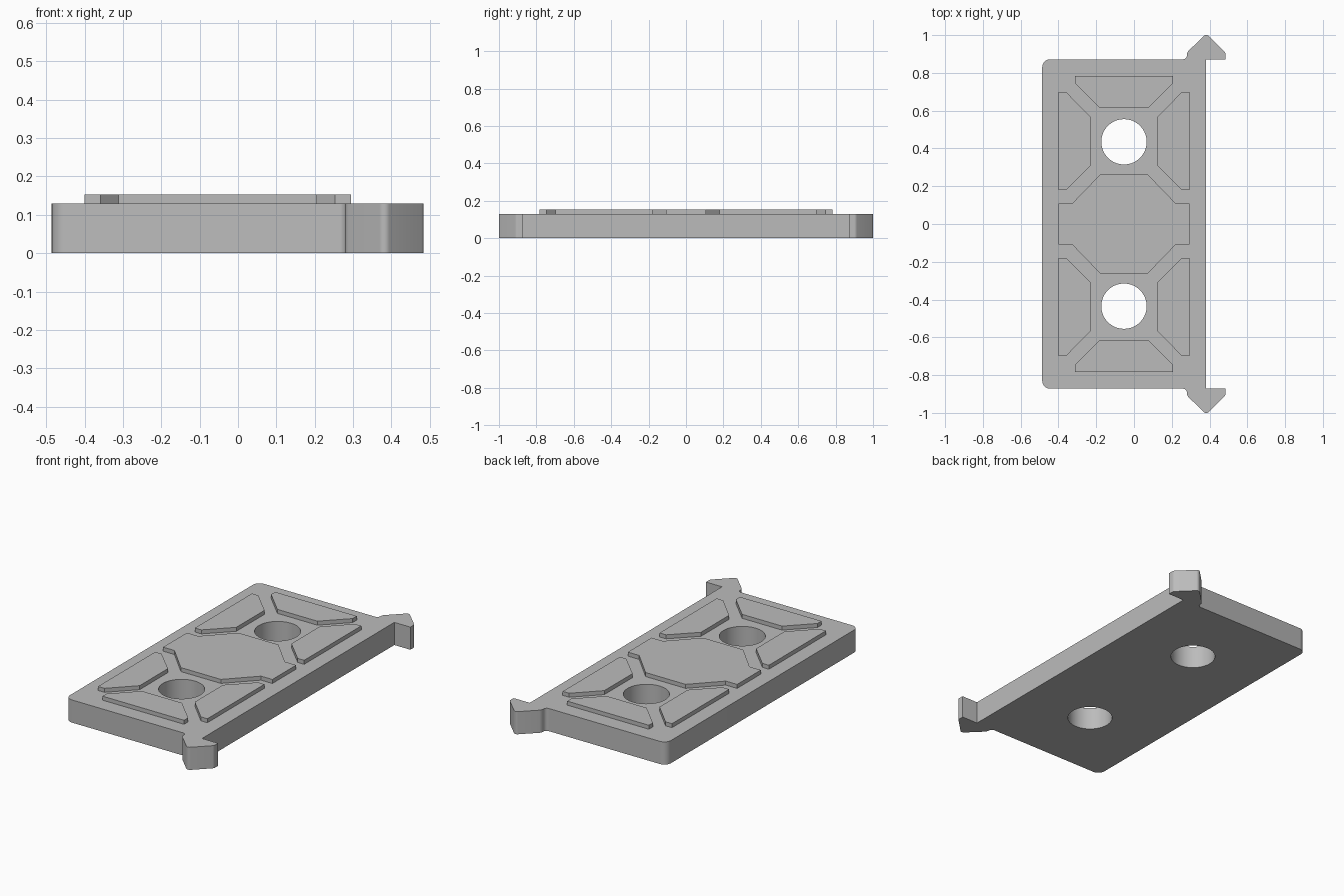
import bpy
import bmesh
from mathutils import Vector

cube = bpy.data.objects.get("Cube")
if cube:
    bpy.data.objects.remove(cube, do_unlink=True)

BODY_TOP, PAD_TOP = 0.13, 0.153
MID_X = -0.053          # symmetry axis of pads and holes
HOLE_Y, HOLE_R = 0.435, 0.12

grey = bpy.data.materials.new("plain grey")
grey.use_nodes = True
colour = (0.5, 0.5, 0.5, 1)
grey.diffuse_color = colour
grey.node_tree.nodes["Principled BSDF"].inputs["Base Color"].default_value = colour


def fillet(points, steps=6):
    """Round each (x, y, radius) corner with a short curve."""
    out = []
    for i, (x, y, r) in enumerate(points):
        p = Vector((x, y))
        if not r:
            out.append(p)
            continue
        a = p + (Vector(points[i - 1][:2]) - p).normalized() * r
        b = p + (Vector(points[(i + 1) % len(points)][:2]) - p).normalized() * r
        for k in range(steps + 1):
            t = k / steps
            # rational weight gives a true arc on right angles
            w = [(1 - t) ** 2, 1.414 * t * (1 - t), t * t]
            out.append((a * w[0] + p * w[1] + b * w[2]) / sum(w))
    return out


def prism(name, outline, z0, z1):
    bm = bmesh.new()
    face = bm.faces.new([bm.verts.new((p[0], p[1], z0)) for p in outline])
    top = bmesh.ops.extrude_face_region(bm, geom=[face])
    bmesh.ops.translate(bm, vec=(0, 0, z1 - z0),
                        verts=[v for v in top["geom"] if isinstance(v, bmesh.types.BMVert)])
    bmesh.ops.recalc_face_normals(bm, faces=bm.faces)
    mesh = bpy.data.meshes.new(name)
    bm.to_mesh(mesh)
    bm.free()
    mesh.materials.append(grey)
    ob = bpy.data.objects.new(name, mesh)
    bpy.context.collection.objects.link(ob)
    return ob


def activate(ob):
    bpy.ops.object.select_all(action="DESELECT")
    ob.select_set(True)
    bpy.context.view_layer.objects.active = ob


# Base plate with an arrow-shaped hook at each right-hand corner
half = [(0.382, 0.872, 0), (0.484, 0.872, 0), (0.484, 0.908, 0.008),
        (0.382, 1.008, 0.018), (0.28, 0.908, 0.012), (0.28, 0.872, 0.02),
        (-0.486, 0.872, 0.042)]
outline = half + [(x, -y, r) for x, y, r in reversed(half)]
plate = prism("base_plate", fillet(outline), 0, BODY_TOP)

# Round through-holes
for side in (1, -1):
    bpy.ops.mesh.primitive_cylinder_add(vertices=64, radius=HOLE_R, depth=1,
                                        location=(MID_X, side * HOLE_Y, 0))
    cutter = bpy.context.object
    cutter.name = "hole_cutter"
    cutter.hide_render = True
    cutter.data.materials.append(grey)
    cut = plate.modifiers.new("hole", "BOOLEAN")
    cut.operation, cut.solver, cut.object = "DIFFERENCE", "EXACT", cutter
    activate(plate)
    bpy.ops.object.modifier_apply(modifier=cut.name)
    bpy.data.objects.remove(cutter, do_unlink=True)

activate(plate)
bpy.ops.object.shade_smooth_by_angle(angle=0.5)


# Raised pads, given as offsets from the symmetry axis
def pad(name, points, sx=1, sy=1):
    prism(name, [(MID_X + sx * x, sy * y) for x, y in points], BODY_TOP, PAD_TOP)


end_half = [(0.127, 0.614), (0.259, 0.746), (0.259, 0.783)]
end_pad = end_half + [(-x, y) for x, y in reversed(end_half)]
side_pad = [(0.347, 0.18), (0.306, 0.18), (0.175, 0.31),
            (0.175, 0.566), (0.306, 0.698), (0.347, 0.698)]
quarter = [(0.347, 0.108), (0.275, 0.108), (0.127, 0.261)]
upper = quarter + [(-x, y) for x, y in reversed(quarter)]
centre_pad = upper + [(x, -y) for x, y in reversed(upper)]

pad("centre_pad", centre_pad)
for sy, end in ((1, "back"), (-1, "front")):
    pad(end + "_end_pad", end_pad, sy=sy)
    for sx, side in ((1, "left"), (-1, "right")):
        pad(f"{end}_{side}_pad", side_pad, sx, sy)
